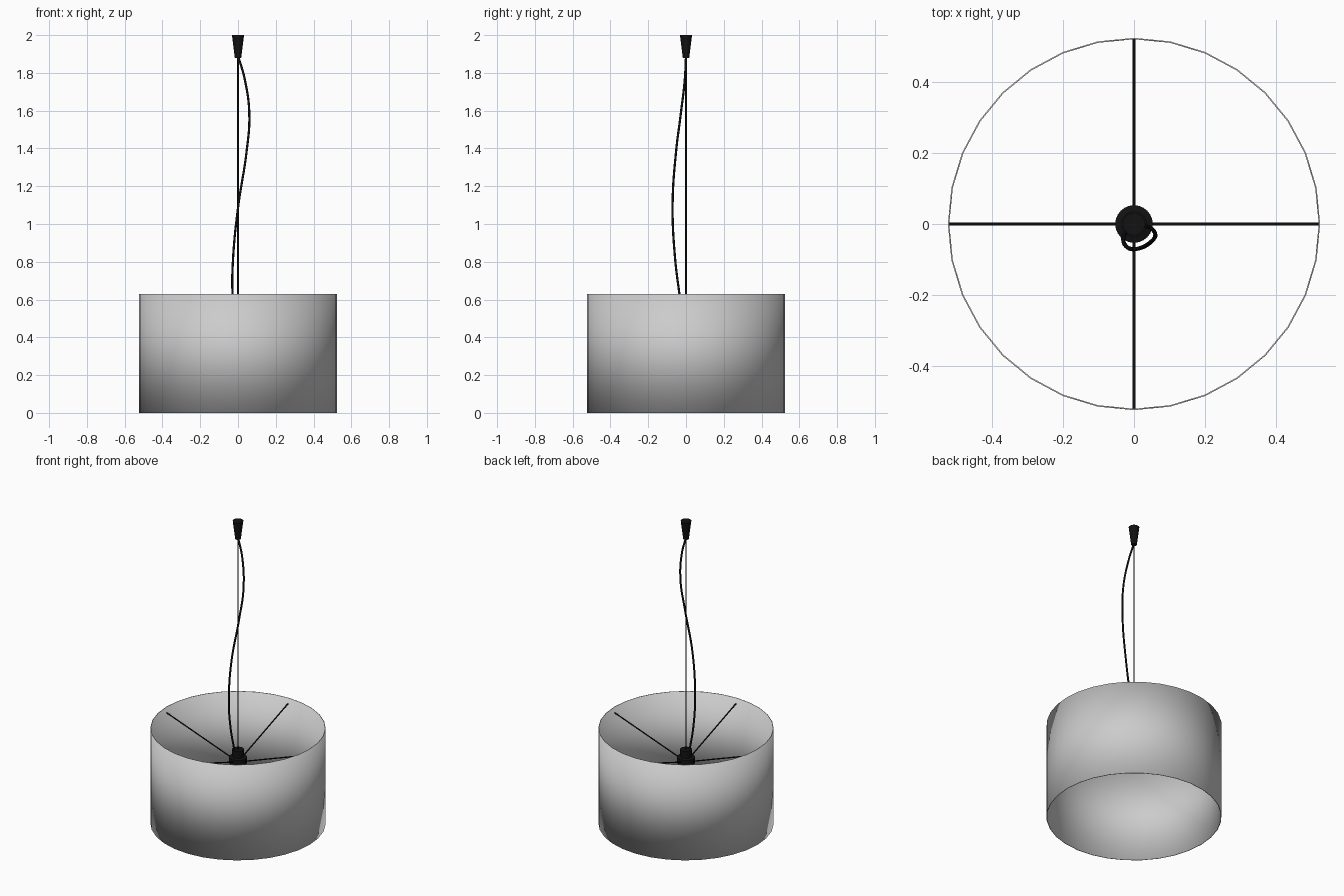
import bpy, math
from mathutils import Vector

if "Cube" in bpy.data.objects:
    bpy.data.objects.remove(bpy.data.objects["Cube"])

black = bpy.data.materials.new("black_metal")
black.diffuse_color = (0.006, 0.006, 0.006, 1)
black.use_nodes = True
black.node_tree.nodes["Principled BSDF"].inputs["Base Color"].default_value = black.diffuse_color


def lathe(name, profile, sides, mat=None):
    """Revolve (radius, z) points around the z axis."""
    verts, faces = [], []
    for r, z in profile:
        for i in range(sides):
            a = 2 * math.pi * i / sides
            verts.append((r * math.cos(a), r * math.sin(a), z))
    for k in range(len(profile) - 1):
        for i in range(sides):
            j = (i + 1) % sides
            faces.append((k * sides + i, k * sides + j,
                          (k + 1) * sides + j, (k + 1) * sides + i))
    if mat:  # solid parts are capped at both ends
        faces.append(tuple(reversed(range(sides))))
        faces.append(tuple(range((len(profile) - 1) * sides, len(profile) * sides)))
    mesh = bpy.data.meshes.new(name)
    mesh.from_pydata(verts, [], faces)
    obj = bpy.data.objects.new(name, mesh)
    bpy.context.collection.objects.link(obj)
    if mat:
        mesh.materials.append(mat)
    bpy.ops.object.select_all(action='DESELECT')
    obj.select_set(True)
    bpy.context.view_layer.objects.active = obj
    bpy.ops.object.shade_smooth_by_angle(angle=math.radians(35))
    return obj


def tube(name, points, radius, kind='POLY'):
    """Round wire through the given points."""
    curve = bpy.data.curves.new(name, 'CURVE')
    curve.dimensions = '3D'
    curve.bevel_depth = radius
    curve.bevel_resolution = 2
    curve.use_fill_caps = True
    curve.resolution_u = 8
    spline = curve.splines.new('POLY' if kind == 'POLY' else 'BEZIER')
    if kind == 'POLY':
        spline.points.add(len(points) - 1)
        for p, co in zip(spline.points, points):
            p.co = (*co, 1)
    else:
        spline.bezier_points.add(len(points) - 1)
        for p, co in zip(spline.bezier_points, points):
            p.co = co
            p.handle_left_type = p.handle_right_type = 'AUTO'
    curve.materials.append(black)
    obj = bpy.data.objects.new(name, curve)
    bpy.context.collection.objects.link(obj)
    return obj


# Open drum shade with a thin wall
shade = lathe("drum_shade", [(0.525, 0), (0.525, 0.63)], 32)
wall = shade.modifiers.new("wall", 'SOLIDIFY')
wall.thickness = 0.004
wall.offset = -1

# Tapered ceiling cup
lathe("ceiling_cup", [(0.017, 1.88), (0.032, 2.0)], 24, black)

# Stepped lamp holder in the middle of the shade
lathe("lamp_holder", [(0.04, 0.39), (0.053, 0.40), (0.053, 0.44),
                      (0.036, 0.445), (0.036, 0.49)], 24, black)

# Four sloping arms from the holder to the shade wall
for i in range(4):
    d = Vector((math.cos(i * math.pi / 2), math.sin(i * math.pi / 2), 0))
    tube(f"shade_arm_{i + 1}",
         [d * 0.04 + Vector((0, 0, 0.42)), d * 0.523 + Vector((0, 0, 0.592))], 0.004)

# Straight hanging wire
tube("hanging_wire", [(0, 0, 0.48), (0, 0, 1.9)], 0.004)

# Slack power cord winding around the wire
tube("power_cord", [(0, 0, 1.89), (0.035, -0.006, 1.77), (0.06, -0.028, 1.58),
                    (0.045, -0.053, 1.38), (0.002, -0.071, 1.1),
                    (-0.026, -0.058, 0.82), (-0.029, -0.035, 0.63),
                    (-0.015, -0.015, 0.48)], 0.006, 'BEZIER')
